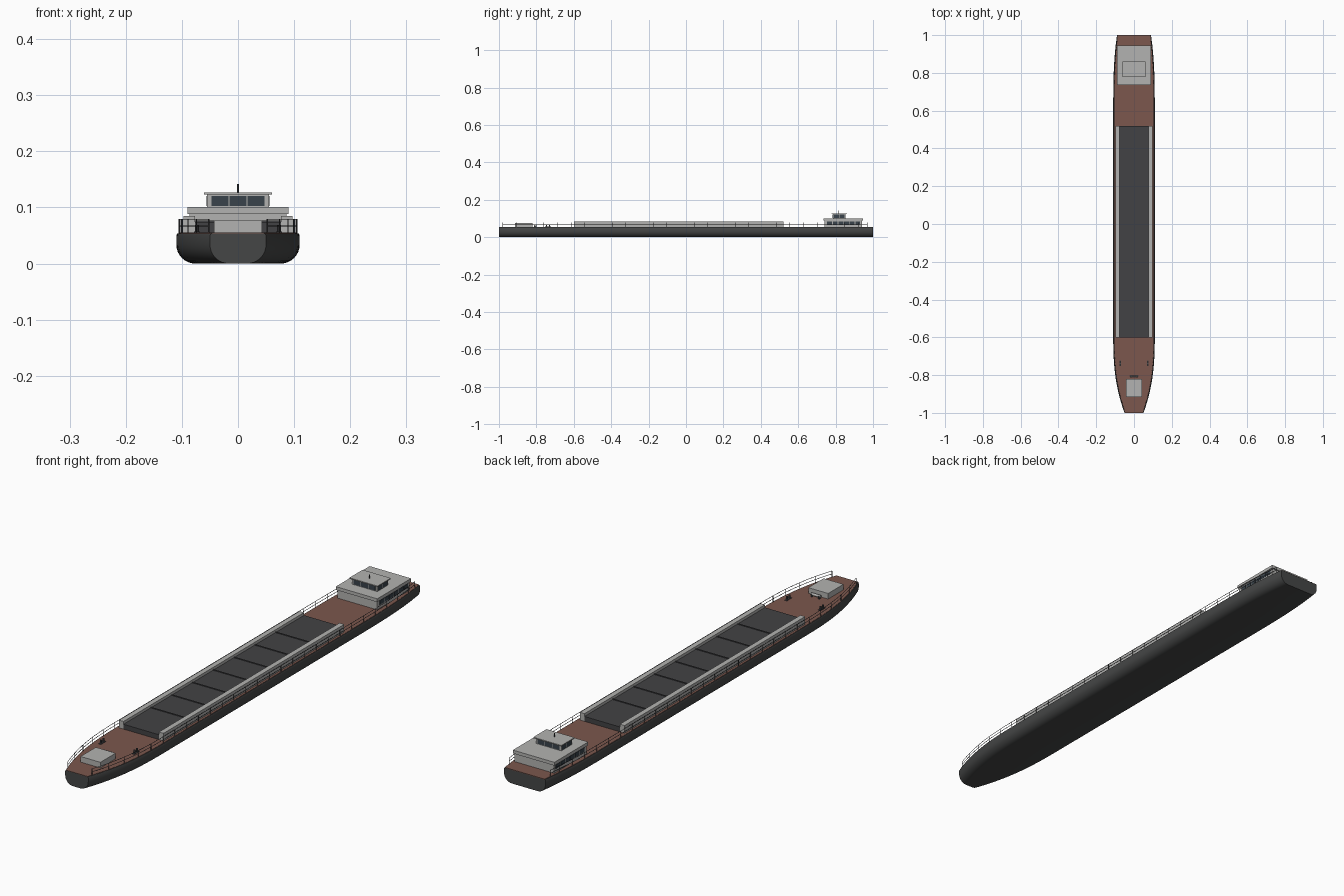
import bpy, bmesh, math
from mathutils import Vector

if "Cube" in bpy.data.objects:
    bpy.data.objects.remove(bpy.data.objects["Cube"])


def material(name, rgb):
    m = bpy.data.materials.new(name)
    m.diffuse_color = (*rgb, 1)
    m.use_nodes = True
    m.node_tree.nodes["Principled BSDF"].inputs["Base Color"].default_value = m.diffuse_color
    return m


HULL = material("hull_grey", (0.06, 0.062, 0.062))
DECK = material("deck_red_brown", (0.2, 0.095, 0.075))
HATCH = material("hatch_grey", (0.055, 0.055, 0.058))
GLASS = material("glass", (0.04, 0.055, 0.07))
STEEL = material("dark_steel", (0.07, 0.07, 0.075))
PAINT = material("light_grey", (0.45, 0.45, 0.44))


def finish(name, bm, mat):
    bmesh.ops.recalc_face_normals(bm, faces=bm.faces)
    me = bpy.data.meshes.new(name)
    bm.to_mesh(me)
    bm.free()
    ob = bpy.data.objects.new(name, me)
    bpy.context.collection.objects.link(ob)
    me.materials.append(mat)
    return ob


def boxes(name, spans, mat, mirror=False):
    """One object from a list of (x0, x1, y0, y1, z0, z1) boxes."""
    bm = bmesh.new()
    for x0, x1, y0, y1, z0, z1 in spans:
        vs = bmesh.ops.create_cube(bm, size=1)["verts"]
        for v in vs:
            v.co = ((x0 + x1) / 2 + v.co.x * (x1 - x0),
                    (y0 + y1) / 2 + v.co.y * (y1 - y0),
                    (z0 + z1) / 2 + v.co.z * (z1 - z0))
    ob = finish(name, bm, mat)
    if mirror:
        ob.modifiers.new("mirror", "MIRROR")
    return ob


def tubes(name, paths, radius, mat, mirror=True, sides=6):
    """Round bars swept along lists of points."""
    bm = bmesh.new()
    for pts in paths:
        pts = [Vector(p) for p in pts]
        rings = []
        for i, p in enumerate(pts):
            d = pts[min(i + 1, len(pts) - 1)] - pts[max(i - 1, 0)]
            q = d.to_track_quat("Z", "Y")
            rings.append([bm.verts.new(p + q @ Vector((radius * math.cos(a), radius * math.sin(a), 0)))
                          for a in (math.tau * k / sides for k in range(sides))])
        for r, s in zip(rings, rings[1:]):
            for k in range(sides):
                bm.faces.new((r[k], r[(k + 1) % sides], s[(k + 1) % sides], s[k]))
        bm.faces.new(rings[0])
        bm.faces.new(rings[-1])
    ob = finish(name, bm, mat)
    if mirror:
        ob.modifiers.new("mirror", "MIRROR")
    return ob


def half_width(y):
    if y < -0.6:
        return 0.05 + 0.06 * (1 - (1 - (y + 1) / 0.4) ** 2.5)
    if y > 0.6:
        return 0.11 - 0.02 * ((y - 0.6) / 0.4) ** 3
    return 0.11


STATIONS = [-1 + 0.4 * (i / 16) ** 1.4 for i in range(17)] + [0, 0.6 ] + [0.6 + 0.05 * i for i in range(1, 9)]
TOP = 0.054


def loft(name, section, mat):
    bm = bmesh.new()
    rings = [[bm.verts.new((x, y, z)) for x, z in section(half_width(y))] for y in STATIONS]
    n = len(rings[0])
    for r, s in zip(rings, rings[1:]):
        for k in range(n):
            bm.faces.new((r[k], r[(k + 1) % n], s[(k + 1) % n], s[k]))
    bm.faces.new(rings[0])
    bm.faces.new(rings[-1])
    return finish(name, bm, mat)


def hull_section(w):
    r = 0.034
    side = [(w - 0.002, TOP), (w, TOP - 0.004)]
    side += [(w - r + r * math.cos(a), r - r * math.sin(a))
             for a in (math.pi / 2 * k / 8 for k in range(9))]
    return side + [(-x, z) for x, z in reversed(side)]


# Hull with rounded bilges, and the painted deck
hull = loft("hull", hull_section, HULL)
bpy.context.view_layer.objects.active = hull
hull.select_set(True)
bpy.ops.object.shade_smooth_by_angle(angle=math.radians(35))
hull.select_set(False)
loft("deck", lambda w: [(w - 0.004, TOP - 0.002), (w - 0.004, TOP + 0.001),
                        (0.004 - w, TOP + 0.001), (0.004 - w, TOP - 0.002)], DECK)

# Cargo hold: side coamings, hatch covers and seams
boxes("hold_coaming", [(0.077, 0.097, -0.6, 0.52, TOP, 0.085)], PAINT, True)
boxes("hatch_covers", [(-0.077, 0.077, -0.6, 0.52, TOP, 0.074)], HATCH)
boxes("hatch_seams", [(-0.077, 0.077, y - 0.002, y + 0.002, 0.07, 0.0765)
                      for y in (-0.43 + 0.129 * i for i in range(7))], HATCH)

# Stern deckhouse with side windows
boxes("deckhouse", [(-0.086, 0.086, 0.74, 0.94, TOP, 0.09)], PAINT)
boxes("deckhouse_roof", [(-0.09, 0.09, 0.735, 0.945, 0.088, 0.101)], PAINT)
boxes("deckhouse_windows", [(0.085, 0.0872, 0.755 + 0.03 * i, 0.781 + 0.03 * i, 0.069, 0.085)
                            for i in range(6)], GLASS, True)

# Wheelhouse, window panes, roof and mast
boxes("wheelhouse", [(-0.055, 0.055, 0.785, 0.852, 0.1, 0.123)], PAINT)
boxes("wheelhouse_roof", [(-0.061, 0.061, 0.778, 0.86, 0.123, 0.127)], PAINT)
boxes("wheelhouse_end_windows",
      [(x - 0.015, x + 0.015, y - 0.001, y + 0.001, 0.103, 0.12)
       for x in (-0.032, 0, 0.032) for y in (0.785, 0.852)], GLASS)
boxes("wheelhouse_side_windows", [(0.054, 0.056, y, y + 0.028, 0.103, 0.12)
                                  for y in (0.789, 0.82)], GLASS, True)
tubes("mast", [[(0, 0.815, 0.126), (0, 0.815, 0.142)]], 0.0016, STEEL, False, 8)

# Foredeck locker, winch and bollards
boxes("foredeck_locker", [(-0.043, 0.043, -0.915, -0.82, TOP, 0.077)], PAINT)
boxes("winch_feet", [(0.014, 0.018, -0.812, -0.8, TOP, 0.066)], STEEL, True)
tubes("winch_drum", [[(-0.02, -0.806, 0.064), (0.02, -0.806, 0.064)]], 0.005, PAINT, False, 12)
tubes("bollards", [[(0.073, y, TOP), (0.073, y, 0.069)] for y in (-0.746, -0.73)], 0.0035, STEEL, True, 10)
boxes("bollard_bases", [(0.068, 0.078, -0.753, -0.723, TOP, 0.057)], STEEL, True)

# Guard rails following the deck edge
def edge(y, z):
    return (half_width(y) - 0.005, y, z)


rail_ys = [-0.98 + 1.95 * i / 80 for i in range(81)]
tubes("guard_rails", [[edge(y, z) for y in rail_ys] for z in (0.067, 0.079)], 0.0009, STEEL)
tubes("rail_posts", [[edge(y, TOP), edge(y, 0.079)] for y in rail_ys[::3] + [rail_ys[-1]]], 0.0011, STEEL)
